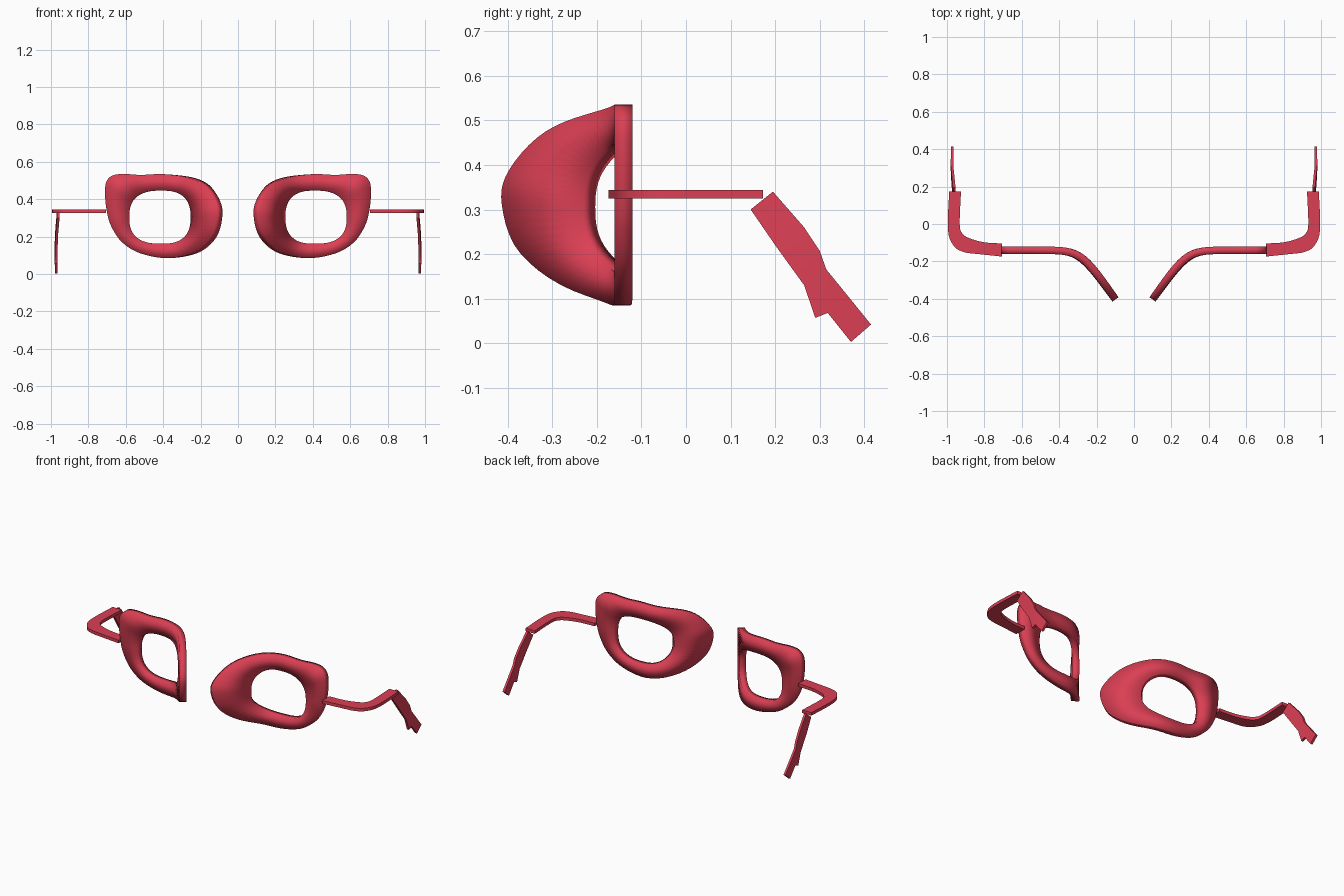
import bpy, bmesh, math
from math import sin, cos, atan2, exp, log, hypot
from mathutils import Vector

cube = bpy.data.objects.get("Cube")
if cube:
    bpy.data.objects.remove(cube, do_unlink=True)

red = bpy.data.materials.new("raspberry red")
red.use_nodes = True
colour = (0.71, 0.05, 0.088, 1)
red.diffuse_color = colour
red.node_tree.nodes["Principled BSDF"].inputs["Base Color"].default_value = colour


def build(name, sections, closed, side, smooth_all):
    """Skin a row of four-cornered sections; side -1 mirrors the part."""
    bm = bmesh.new()
    rows = [[bm.verts.new((p[0] * side, p[1], p[2])) for p in s] for s in sections]
    n = len(rows)
    for i in range(n if closed else n - 1):
        a, b = rows[i], rows[(i + 1) % n]
        for k in range(4):
            j = (k + 1) % 4
            bm.faces.new((a[k], a[j], b[j], b[k]))
    if not closed:
        bm.faces.new(rows[0])
        bm.faces.new(rows[-1])
    bmesh.ops.recalc_face_normals(bm, faces=bm.faces)
    mesh = bpy.data.meshes.new(name)
    bm.to_mesh(mesh)
    bm.free()
    mesh.materials.append(red)
    ob = bpy.data.objects.new(name, mesh)
    bpy.context.collection.objects.link(ob)
    bpy.ops.object.select_all(action='DESELECT')
    ob.select_set(True)
    bpy.context.view_layer.objects.active = ob
    if smooth_all:
        bpy.ops.object.shade_smooth()
    else:
        bpy.ops.object.shade_smooth_by_angle(angle=math.radians(35))


def spline(points, steps, closed=False):
    """Catmull-Rom curve through the points."""
    pts = [Vector(p) for p in points]
    n = len(pts)
    get = (lambda i: pts[i % n]) if closed else (lambda i: pts[max(0, min(n - 1, i))])
    out = []
    for i in range(n if closed else n - 1):
        a, b, c, d = (get(i + k) for k in (-1, 0, 1, 2))
        for s in range(steps):
            t = s / steps
            out.append(0.5 * (2 * b + (c - a) * t + (2 * a - 5 * b + 4 * c - d) * t * t
                              + (3 * b - a - 3 * c + d) * t ** 3))
    return out if closed else out + [pts[-1]]


def bend(x, z, offset):
    """Place a flat rim point on the sheet that curls forward at the nose."""
    u = (0.28 - x) / 0.04
    y = -0.14 - 1.45 * 0.04 * log(1 + exp(u))
    m = 1.45 / (1 + exp(-u))
    k = offset / hypot(m, 1)
    return (x + m * k, y - k, z)


# Rim: outer outline paired with a squarish oval opening
OUTLINE = [(0.10, 0.31), (0.112, 0.39), (0.17, 0.475), (0.26, 0.517), (0.40, 0.534),
           (0.52, 0.53), (0.61, 0.535), (0.67, 0.527), (0.703, 0.495), (0.711, 0.44),
           (0.704, 0.35), (0.68, 0.26), (0.62, 0.17), (0.52, 0.11), (0.37, 0.085),
           (0.22, 0.117), (0.13, 0.2)]
rim = []
for p in spline(OUTLINE, 5, True):
    a = atan2(p.y - 0.304, p.x - 0.41)
    r = (abs(cos(a) / 0.171) ** 2.6 + abs(sin(a) / 0.142) ** 2.6) ** (-1 / 2.6)
    q = (0.41 + r * cos(a), 0.304 + r * sin(a))
    rim.append([bend(p.x, p.y, 0.02), bend(p.x, p.y, -0.02),
                bend(*q, -0.02), bend(*q, 0.02)])

# Hinge arm: flat band sweeping round the temple, inner and outer edges
INNER = [(0.705, -0.104), (0.80, -0.098), (0.88, -0.076), (0.918, -0.05),
         (0.932, 0.0), (0.925, 0.173)]
OUTER = [(0.705, -0.174), (0.82, -0.162), (0.91, -0.15), (0.965, -0.115),
         (0.995, -0.03), (0.988, 0.173)]
arm = [[(*a, 0.325), (*b, 0.325), (*b, 0.344), (*a, 0.344)]
       for a, b in zip(spline(INNER, 4), spline(OUTER, 4))]

# Ear piece: thin plate with a small hooked step, front and back edges
FRONT = [(0.145, 0.30), (0.20, 0.22), (0.265, 0.13), (0.29, 0.057), (0.318, 0.068), (0.37, 0.003)]
BACK = [(0.195, 0.34), (0.265, 0.26), (0.30, 0.207), (0.315, 0.165), (0.325, 0.153), (0.415, 0.042)]
CENTRE_X = [0.961, 0.968, 0.972, 0.973, 0.973, 0.972]
ear = [[(x - 0.007, *f), (x + 0.007, *f), (x + 0.007, *b), (x - 0.007, *b)]
       for x, f, b in zip(CENTRE_X, FRONT, BACK)]

for label, side in (("left", 1), ("right", -1)):
    build(label + "_rim", rim, True, side, True)
    build(label + "_hinge_arm", arm, False, side, False)
    build(label + "_ear_piece", ear, False, side, False)
